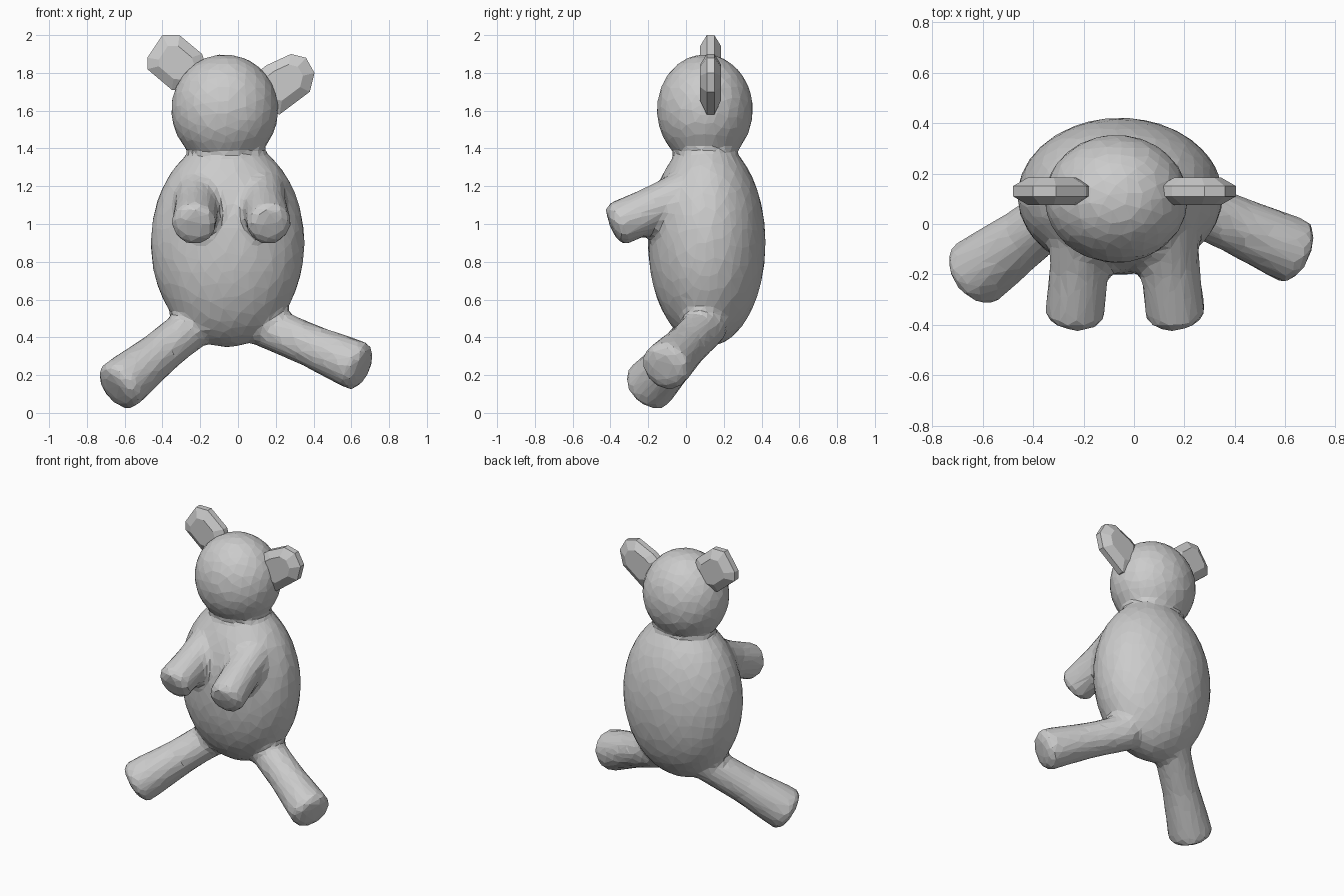
import bpy, bmesh, math
from mathutils import Vector, Matrix

if "Cube" in bpy.data.objects:
    bpy.data.objects.remove(bpy.data.objects["Cube"])


def new_object(name, bm):
    bmesh.ops.recalc_face_normals(bm, faces=bm.faces)
    mesh = bpy.data.meshes.new(name)
    bm.to_mesh(mesh)
    bm.free()
    ob = bpy.data.objects.new(name, mesh)
    bpy.context.collection.objects.link(ob)
    return ob


def ellipsoid(bm, centre, radii):
    m = Matrix.Translation(centre) @ Matrix.Diagonal((*radii, 1))
    bmesh.ops.create_icosphere(bm, subdivisions=4, radius=1, matrix=m)


def limb(bm, root, end, r_root, r_end, cap=0.035, sides=16):
    """Tapered limb with a softly rounded, nearly flat end."""
    root, end = Vector(root), Vector(end)
    axis = (end - root).normalized()
    length = (end - root).length
    rot = axis.to_track_quat('Z', 'Y')
    r_mid = r_root * 0.5 + r_end * 0.42
    profile = [(0, r_root * 0.6), (0.02, r_root), (length * 0.5, r_mid),
               (length * 0.93, r_end * 0.98), (length, r_end),
               (length + cap * 0.7, r_end * 0.8), (length + cap, r_end * 0.5)]
    rings = []
    for d, r in profile:
        rings.append([bm.verts.new(root + rot @ Vector((
            r * math.cos(2 * math.pi * i / sides),
            r * math.sin(2 * math.pi * i / sides), d))) for i in range(sides)])
    for a, b in zip(rings, rings[1:]):
        for i in range(sides):
            j = (i + 1) % sides
            bm.faces.new((a[i], a[j], b[j], b[i]))
    bm.faces.new(rings[0][::-1])
    bm.faces.new(rings[-1])


def ear(name, outline, y):
    """Flat lens-like ear: thin rim with a thicker faceted middle."""
    n = len(outline)
    cx = sum(p[0] for p in outline) / n
    cz = sum(p[1] for p in outline) / n
    bm = bmesh.new()
    rings = []
    for dy, s in ((-0.055, 0.6), (-0.02, 1), (0.02, 1), (0.055, 0.6)):
        rings.append([bm.verts.new((cx + (x - cx) * s, y + dy, cz + (z - cz) * s))
                      for x, z in outline])
    for a, b in zip(rings, rings[1:]):
        for i in range(n):
            j = (i + 1) % n
            bm.faces.new((a[i], a[j], b[j], b[i]))
    bm.faces.new(rings[0][::-1])
    bm.faces.new(rings[-1])
    new_object(name, bm)


# Torso, head, arms and legs, fused into one soft skin
bm = bmesh.new()
ellipsoid(bm, (-0.055, 0.11, 0.90), (0.408, 0.312, 0.553))
ellipsoid(bm, (-0.07, 0.10, 1.605), (0.285, 0.255, 0.295))
for x_root, x_end in ((-0.20, -0.235), (0.12, 0.165)):
    limb(bm, (x_root, 0.03, 1.17), (x_end, -0.365, 1.0), 0.135, 0.122)
limb(bm, (-0.20, 0.12, 0.49), (-0.635, -0.20, 0.138), 0.115, 0.144)
limb(bm, (0.12, 0.12, 0.47), (0.64, -0.11, 0.245), 0.115, 0.136)
body = new_object("body", bm)

remesh = body.modifiers.new("fuse", 'REMESH')
remesh.mode = 'VOXEL'
remesh.voxel_size = 0.025
smooth = body.modifiers.new("soften_joints", 'SMOOTH')
smooth.factor = 0.5
smooth.iterations = 6
decimate = body.modifiers.new("facets", 'DECIMATE')
decimate.ratio = 0.13

# Ears
ear("left_ear", [(-0.17, 1.84), (-0.19, 1.90), (-0.31, 2.0), (-0.40, 2.0),
                 (-0.48, 1.88), (-0.48, 1.82), (-0.35, 1.71), (-0.25, 1.70)], 0.13)
ear("right_ear", [(0.10, 1.80), (0.15, 1.84), (0.28, 1.90), (0.36, 1.88),
                  (0.405, 1.80), (0.38, 1.70), (0.22, 1.58), (0.12, 1.60)], 0.13)
